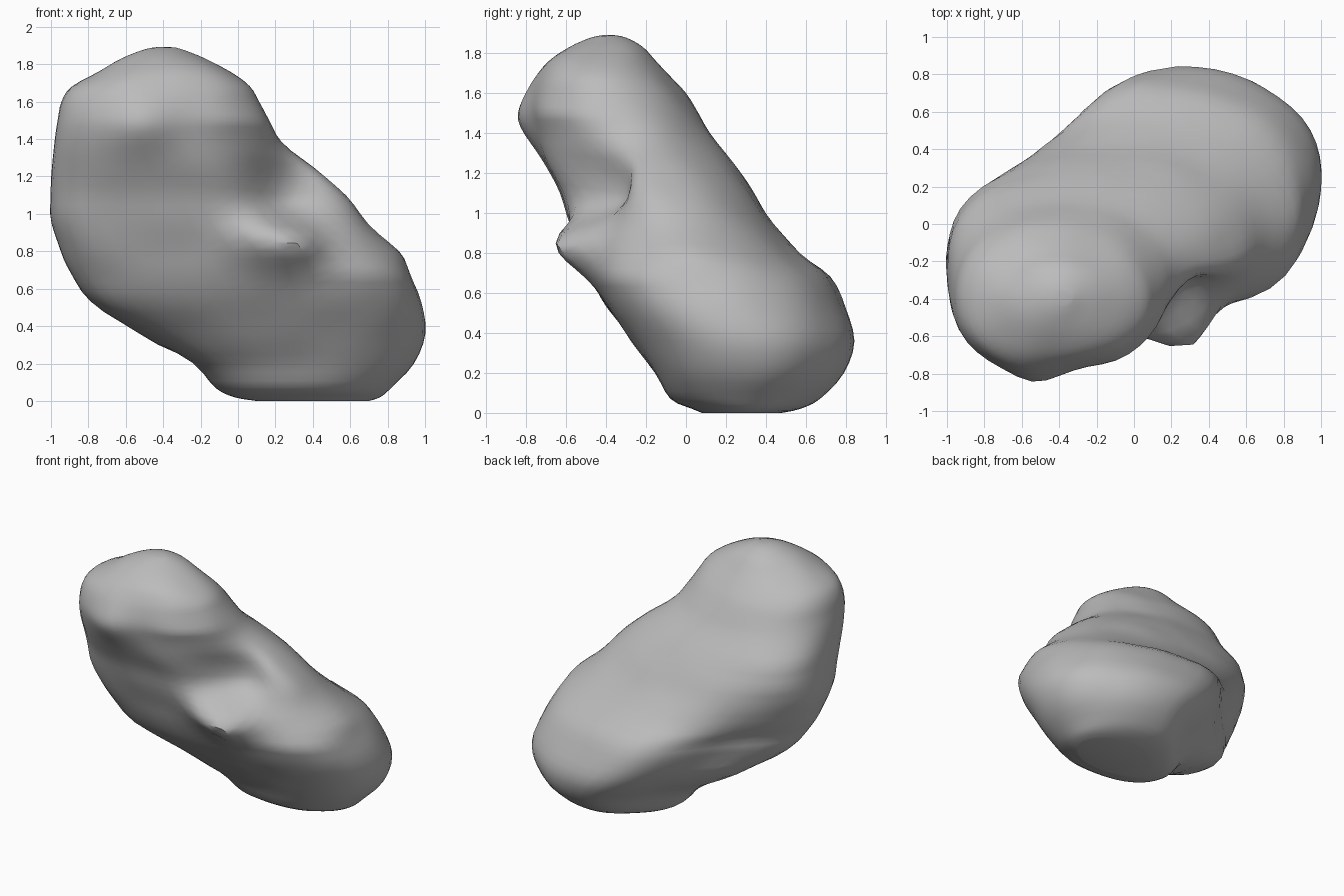
import bpy, bmesh, math
from mathutils import Vector, noise

cube = bpy.data.objects.get("Cube")
if cube:
    bpy.data.objects.remove(cube)

# Level sections of the rock: height, left, right, front and back limits
SECTIONS = [
    (0, .1, .7, .08, .48), (.02, -.02, .76, .03, .57), (.07, -.12, .82, -.08, .67),
    (.2, -.24, .94, -.16, .79), (.36, -.53, 1, -.27, .845), (.53, -.79, .98, -.39, .8),
    (.68, -.89, .92, -.47, .72), (.8, -.95, .86, -.52, .57), (.95, -1, .7, -.58, .44),
    (1.1, -1, .58, -.63, .34), (1.25, -.995, .42, -.7, .24), (1.4, -.975, .24, -.745, .12),
    (1.5, -.96, .17, -.765, .06), (1.6, -.945, .11, -.76, 0), (1.68, -.89, .06, -.74, -.07),
    (1.76, -.74, -.04, -.69, -.15), (1.83, -.62, -.17, -.59, -.22),
    (1.875, -.5, -.28, -.49, -.3), (1.89, -.42, -.33, -.43, -.36)]
SIDES, STEPS = 48, 3

# By height: fullness of the back left, back right, front right and front left
# corners, then the forward twist of the right end in degrees
CORNERS = [
    (0, 1, .95, 1, 1, 10), (.2, .98, .87, 1.03, 1.04, 18), (.36, 1, .84, 1.04, 1.05, 25),
    (.53, 1.01, .8, 1.04, 1.09, 30), (.68, 1.02, .82, 1.05, 1.11, 28),
    (.8, 1.02, .93, 1.08, 1.02, 20), (.95, 1.03, .99, 1.1, .95, 11),
    (1.1, 1.04, 1.07, 1.13, .9, 4), (1.25, 1.04, 1.09, 1.13, .92, 0),
    (1.5, 1, 1.05, 1.12, 1.07, 0), (1.9, 1, 1, 1, 1, 0)]

# Local shaping: centre, radius, push
BUMPS = [
    ((.22, -.44, 1.17), .24, (0, .19, -.05)),      # hollow beside the upper lobe
    ((.1, -.52, .88), .14, (.02, -.11, .01)),      # knob on the front
    ((.27, -.48, .84), .14, (.05, -.15, 0)),       # outer end of the knob
    ((-.54, -.77, 1.47), .18, (0, -.085, 0)),      # nose of the upper lobe
]


def spline(a, b, c, d, t):
    return [q + t * ((r - p) / 2 + t * (p - 2.5 * q + 2 * r - s / 2
            + t * (1.5 * (q - r) + (s - p) / 2))) for p, q, r, s in zip(a, b, c, d)]


def corners_at(z):
    for low, high in zip(CORNERS, CORNERS[1:]):
        if z <= high[0]:
            t = (z - low[0]) / (high[0] - low[0])
            return [p + t * (q - p) for p, q in zip(low, high)][1:]
    return CORNERS[-1][1:]


# Smoothly interpolated sections
last = len(SECTIONS) - 1
levels = []
for i in range(last):
    near = [SECTIONS[min(max(i + k, 0), last)] for k in (-1, 0, 1, 2)]
    levels += [spline(*near, j / STEPS) for j in range(STEPS)]
levels.append(SECTIONS[last])

# Rock body lofted through the sections
bm = bmesh.new()
rings = []
for z, x0, x1, y0, y1 in levels:
    z = max(z, 0)
    *full, twist = corners_at(z)
    ring = []
    for k in range(SIDES):
        a = math.tau * k / SIDES
        corner = full[4 * k // SIDES]
        r = (1 + (corner - 1) * math.sin(2 * a) ** 2) / 2
        turned = a + math.radians(twist) * max(0, -math.cos(a))
        ring.append(bm.verts.new(((x0 + x1) / 2 + (x1 - x0) * r * math.cos(a),
                                  (y0 + y1) / 2 + (y1 - y0) * r * math.sin(turned), z)))
    rings.append(ring)
for low, high in zip(rings, rings[1:]):
    for k in range(SIDES):
        n = (k + 1) % SIDES
        bm.faces.new((low[k], low[n], high[n], high[k]))
bm.faces.new(rings[0][::-1])
bm.faces.new(rings[-1])

# Lumps, hollows and a gently uneven surface
bm.normal_update()
for v in bm.verts:
    move = Vector()
    for centre, radius, push in BUMPS:
        d = (v.co - Vector(centre)).length / radius
        move += Vector(push) * math.exp(-d * d)
    rough = noise.noise(v.co * 4) * .01
    fade = min(1, v.co.z * 4)
    v.co += (move + v.normal * rough) * fade

mesh = bpy.data.meshes.new("rock_body")
bm.to_mesh(mesh)
bm.free()
rock = bpy.data.objects.new("rock_body", mesh)
bpy.context.collection.objects.link(rock)

# Stone colour
stone = bpy.data.materials.new("grey_stone")
stone.use_nodes = True
colour = (.5, .5, .5, 1)
stone.diffuse_color = colour
stone.node_tree.nodes["Principled BSDF"].inputs["Base Color"].default_value = colour
mesh.materials.append(stone)

bpy.context.view_layer.objects.active = rock
rock.select_set(True)
bpy.ops.object.shade_smooth_by_angle(angle=math.radians(50))
